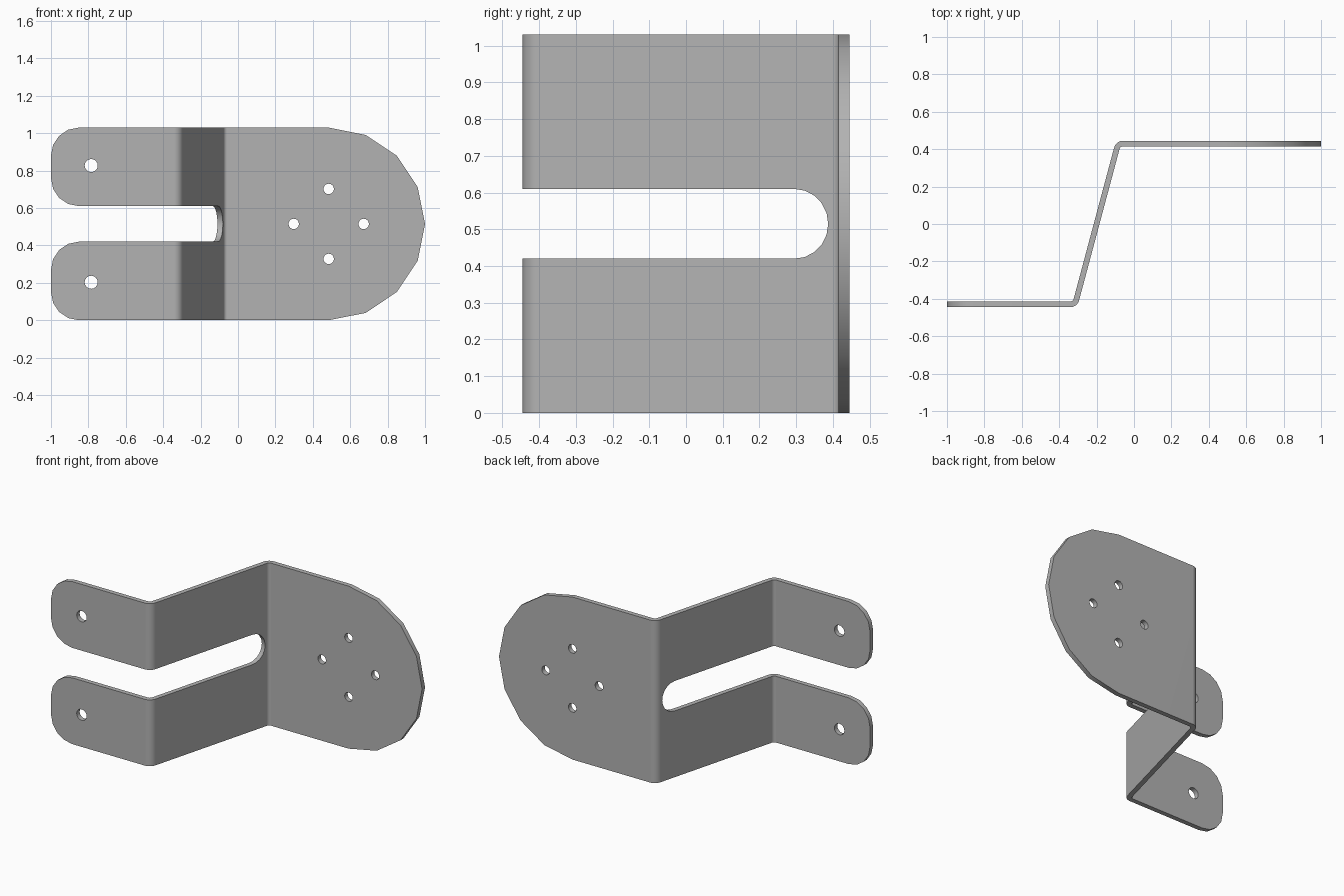
import bpy, bmesh, math
from mathutils import Vector

cube = bpy.data.objects.get("Cube")
if cube:
    bpy.data.objects.remove(cube, do_unlink=True)

HEIGHT, MID_Z = 1.03, 0.515
HALF_T, BEND_R = 0.015, 0.035
TILT = math.radians(75)       # angle of the web to the flanges
SLOT_R = 0.095
WEB_X = -0.2                  # centre of the web

steel = bpy.data.materials.new("plain grey steel")
steel.use_nodes = True
grey = (0.45, 0.45, 0.45, 1)
steel.diffuse_color = grey
steel.node_tree.nodes["Principled BSDF"].inputs["Base Color"].default_value = grey


def arc(cx, cy, r, start, end, steps):
    """Points of an arc, angles in degrees."""
    angles = [math.radians(start + (end - start) * i / steps) for i in range(steps + 1)]
    return [(cx + r * math.cos(a), cy + r * math.sin(a)) for a in angles]


def prism(name, points, place, sweep):
    """Put a 2D outline in space with place() and extrude it along sweep."""
    bm = bmesh.new()
    face = bm.faces.new([bm.verts.new(place(u, v)) for u, v in points])
    grown = bmesh.ops.extrude_face_region(bm, geom=[face])["geom"]
    bmesh.ops.translate(bm, vec=sweep, verts=[g for g in grown if isinstance(g, bmesh.types.BMVert)])
    bmesh.ops.recalc_face_normals(bm, faces=bm.faces)
    mesh = bpy.data.meshes.new(name)
    bm.to_mesh(mesh)
    bm.free()
    mesh.materials.append(steel)
    obj = bpy.data.objects.new(name, mesh)
    bpy.context.collection.objects.link(obj)
    return obj


def combine(target, cutter, operation):
    cutter.hide_render = True
    mod = target.modifiers.new("cut", "BOOLEAN")
    mod.operation, mod.object, mod.solver = operation, cutter, "EXACT"
    bpy.context.view_layer.objects.active = target
    bpy.ops.object.modifier_apply(modifier=mod.name)
    bpy.data.objects.remove(cutter, do_unlink=True)


# Bent strip: centre line of the lower half, turned about the web for the rest
corner = Vector((-0.315, -0.43))
bend_centre = corner + Vector((-BEND_R * math.tan(TILT / 2), BEND_R))
path = [(Vector((-1.1, corner.y)), Vector((0, 1)))]
for i in range(9):
    a = TILT * i / 8
    normal = Vector((-math.sin(a), math.cos(a)))
    path.append((bend_centre - normal * BEND_R, normal))
path += [(Vector((2 * WEB_X - p.x, -p.y)), n) for p, n in reversed(path)]
path[-1][0].x = 1.1
section = [p + n * HALF_T for p, n in path] + [p - n * HALF_T for p, n in reversed(path)]
bracket = prism("bent_bracket", section, lambda x, y: (x, y, -0.1), (0, 0, HEIGHT + 0.2))

# Front outline: faceted round end on one side, two rounded fingers on the other
r, left = 0.15, -1.0
slot_low, slot_high = MID_Z - SLOT_R, MID_Z + SLOT_R
outline = arc(1 - MID_Z, MID_Z, MID_Z, -90, 90, 8)
outline += arc(left + r, HEIGHT - r, r, 90, 180, 4)
outline += arc(left + r, slot_high + r, r, 180, 270, 4)
outline += [(WEB_X, slot_high), (WEB_X, slot_low)]
outline += arc(left + r, slot_low - r, r, 90, 180, 4)
outline += arc(left + r, r, r, 180, 270, 4)
blank = prism("outline_cutter", outline, lambda x, z: (x, -1, z), (0, 2, 0))
combine(bracket, blank, "INTERSECT")

# Round-ended slot through the sloping web
along = Vector((math.cos(TILT), math.sin(TILT), 0))
across = Vector((math.sin(TILT), -math.cos(TILT), 0))
origin = Vector((WEB_X, 0, 0)) - across * 0.1
slot = [(-0.15, slot_low)] + arc(0.31, MID_Z, SLOT_R, -90, 90, 10) + [(-0.15, slot_high)]
combine(bracket, prism("slot_cutter", slot,
                       lambda s, z: origin + along * s + Vector((0, 0, z)), across * 0.2), "DIFFERENCE")

# Screw holes: one in each finger, four in the round plate
holes = [(-0.785, MID_Z + s * 0.312, 0.035) for s in (-1, 1)]
holes += [(x, z, 0.028) for x, z in arc(0.485, MID_Z, 0.187, 0, 270, 3)]
for x, z, radius in holes:
    circle = arc(x, z, radius, 0, 360, 16)[:-1]
    combine(bracket, prism("hole_cutter", circle, lambda u, v: (u, -1, v), (0, 2, 0)), "DIFFERENCE")

# Smooth bends and rims, crisp sheet edges
bpy.ops.object.select_all(action="DESELECT")
bracket.select_set(True)
bpy.context.view_layer.objects.active = bracket
bpy.ops.object.shade_smooth_by_angle(angle=math.radians(30))
weighted = bracket.modifiers.new("flat faces", "WEIGHTED_NORMAL")
weighted.keep_sharp = True
